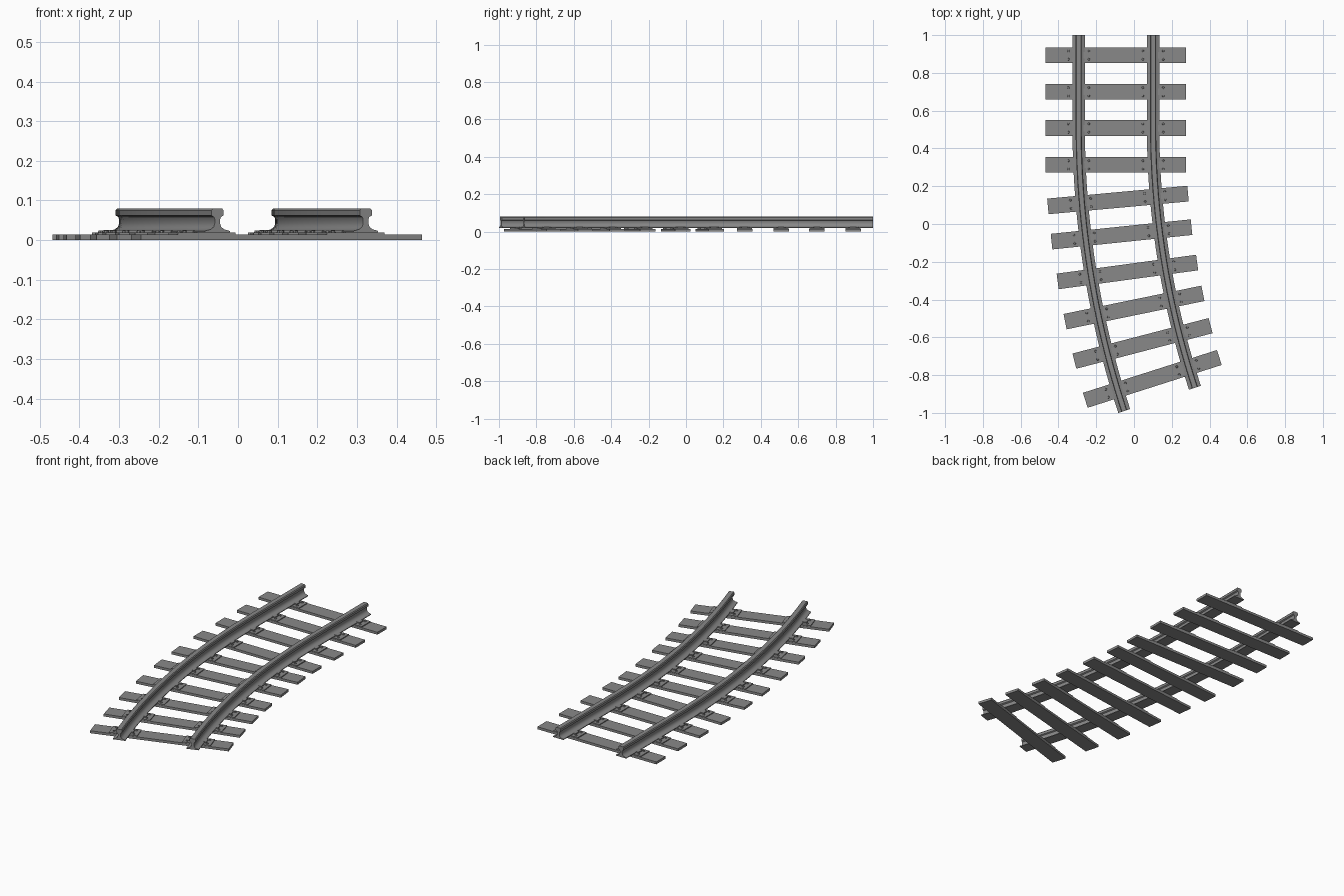
import bpy, bmesh, math
from mathutils import Matrix, Vector

if "Cube" in bpy.data.objects:
    bpy.data.objects.remove(bpy.data.objects["Cube"])

steel = bpy.data.materials.new("mid_grey")
steel.use_nodes = True
GREY = (0.25, 0.25, 0.25, 1)
steel.diffuse_color = GREY
steel.node_tree.nodes["Principled BSDF"].inputs["Base Color"].default_value = GREY

MID_X, HALF_GAUGE = -0.096, 0.197
RADIUS, BEND_Y, SWEEP = 4.65, 0.52, math.radians(18.15)


def finish(bm, name):
    bmesh.ops.recalc_face_normals(bm, faces=bm.faces)
    mesh = bpy.data.meshes.new(name)
    bm.to_mesh(mesh)
    bm.free()
    mesh.materials.append(steel)
    obj = bpy.data.objects.new(name, mesh)
    bpy.context.collection.objects.link(obj)
    return obj


def add_box(bm, size, centre, place):
    m = place @ Matrix.Translation(centre) @ Matrix.Diagonal((*size, 1))
    bmesh.ops.create_cube(bm, size=1, matrix=m)


# Rail: half cross-section mirrored, swept along a straight and an arc
half = [(0.033, 0.019), (0.033, 0.023), (0.018, 0.027), (0.010, 0.033),
        (0.007, 0.042), (0.007, 0.052), (0.009, 0.058), (0.016, 0.062),
        (0.016, 0.075), (0.012, 0.080)]
profile = half + [(-x, z) for x, z in reversed(half)]


def make_rail(name, offset):
    pivot = Vector((MID_X + RADIUS, BEND_Y, 0))
    r = RADIUS - offset
    stations = [(Vector((MID_X + offset, 1, 0)), 0.0)]
    for i in range(25):
        a = SWEEP * i / 24
        stations.append((pivot + Vector((-r * math.cos(a), -r * math.sin(a), 0)), a))
    bm = bmesh.new()
    rings = []
    for p, a in stations:
        side = Vector((math.cos(a), math.sin(a), 0))
        rings.append([bm.verts.new(p + side * x + Vector((0, 0, z))) for x, z in profile])
    n = len(profile)
    for r0, r1 in zip(rings, rings[1:]):
        for k in range(n):
            bm.faces.new((r0[k], r0[(k + 1) % n], r1[(k + 1) % n], r1[k]))
    bm.faces.new(rings[0])
    bm.faces.new(rings[-1])
    obj = finish(bm, name)
    bpy.ops.object.select_all(action='DESELECT')
    obj.select_set(True)
    bpy.context.view_layer.objects.active = obj
    bpy.ops.object.shade_smooth_by_angle(angle=math.radians(35))


make_rail("right_rail", -HALF_GAUGE)
make_rail("left_rail", HALF_GAUGE)

# Sleepers: centre x, centre y, turn in degrees
ties = [(MID_X, 0.894, 0), (MID_X, 0.70, 0), (MID_X, 0.508, 0), (MID_X, 0.313, 0),
        (-0.085, 0.127, 5.2), (-0.066, -0.055, 5.9), (-0.035, -0.254, 7.7),
        (0.0, -0.442, 11.6), (0.045, -0.632, 14.6), (0.097, -0.82, 17.7)]

for i, (x, y, turn) in enumerate(ties, 1):
    place = Matrix.Translation((x, y, 0)) @ Matrix.Rotation(math.radians(turn), 4, 'Z')
    bm = bmesh.new()
    add_box(bm, (0.745, 0.083, 0.014), (0, 0, 0.007), place)
    finish(bm, f"sleeper_{i}")

    # Bearing plates under the rails, with clips and bolts on both sides
    bm = bmesh.new()
    for s in (-1, 1):
        cx = s * HALF_GAUGE
        add_box(bm, (0.152, 0.080, 0.006), (cx, 0, 0.016), place)
        for e in (-1, 1):
            add_box(bm, (0.022, 0.034, 0.006), (cx + e * 0.036, 0, 0.022), place)
            for f in (-1, 1):
                at = Matrix.Translation((cx + e * 0.054, f * 0.022, 0.020))
                bmesh.ops.create_cone(bm, cap_ends=True, segments=8, radius1=0.007,
                                      radius2=0.005, depth=0.007, matrix=place @ at)
    finish(bm, f"rail_plates_{i}")
